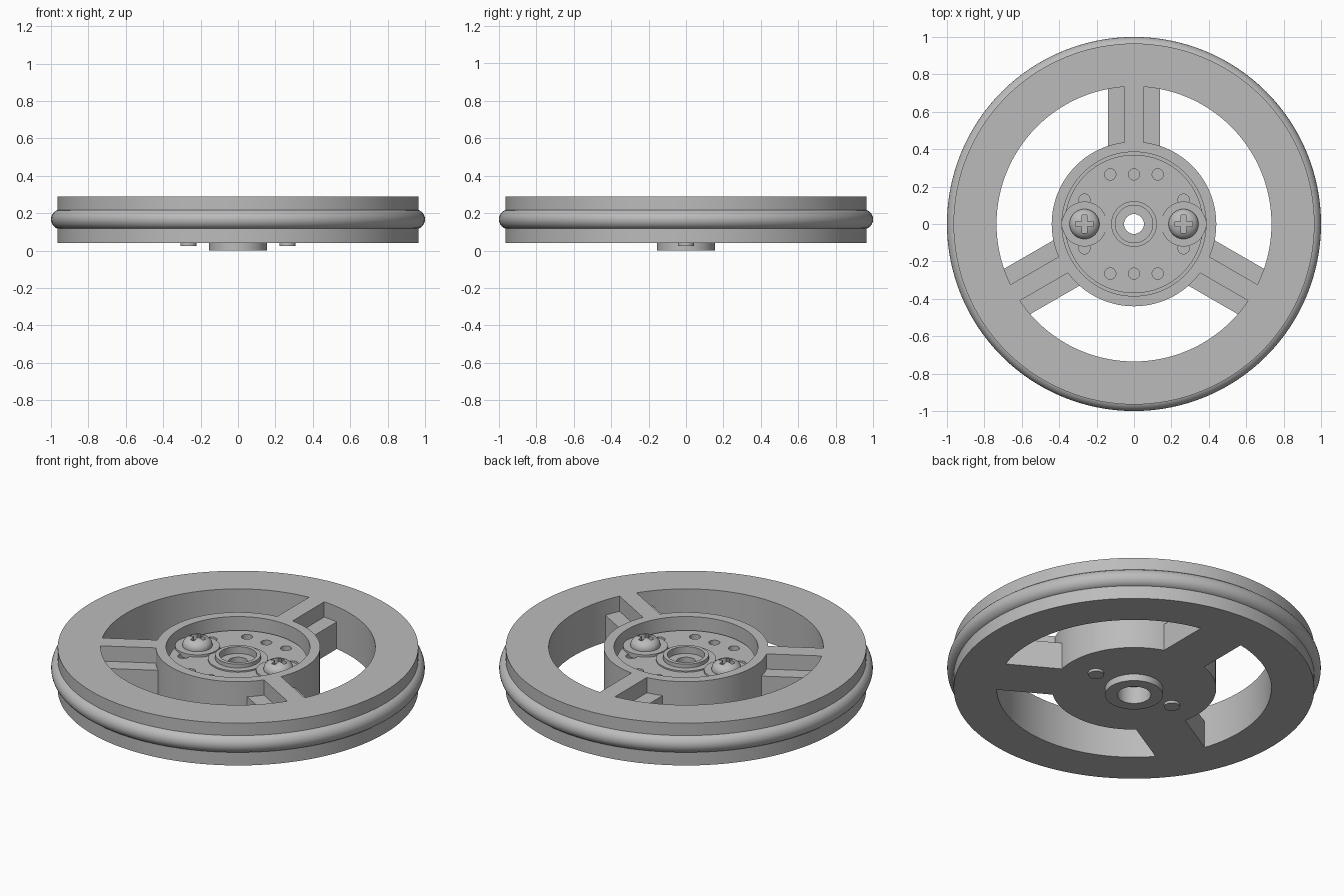
import bpy, bmesh, math
from mathutils import Matrix, Vector

cube = bpy.data.objects.get("Cube")
if cube:
    bpy.data.objects.remove(cube, do_unlink=True)

grey = bpy.data.materials.new("plain grey")
grey.use_nodes = True
grey.diffuse_color = (0.5, 0.5, 0.5, 1)
grey.node_tree.nodes["Principled BSDF"].inputs["Base Color"].default_value = (0.5, 0.5, 0.5, 1)


def finish(name, bm):
    bmesh.ops.recalc_face_normals(bm, faces=bm.faces)
    mesh = bpy.data.meshes.new(name)
    bm.to_mesh(mesh)
    bm.free()
    mesh.materials.append(grey)
    obj = bpy.data.objects.new(name, mesh)
    bpy.context.collection.objects.link(obj)
    return obj


def smooth(obj):
    bpy.ops.object.select_all(action='DESELECT')
    obj.select_set(True)
    bpy.context.view_layer.objects.active = obj
    bpy.ops.object.shade_smooth_by_angle(angle=math.radians(35))


def lathe(name, profile, center=(0, 0), segments=96):
    """Spin a closed (radius, z) outline around the vertical axis."""
    bm = bmesh.new()
    rings = []
    for i in range(segments):
        a = 2 * math.pi * i / segments
        rings.append([bm.verts.new((center[0] + r * math.cos(a),
                                    center[1] + r * math.sin(a), z)) for r, z in profile])
    n = len(profile)
    for i in range(segments):
        a, b = rings[i], rings[(i + 1) % segments]
        for j in range(n):
            k = (j + 1) % n
            bm.faces.new((a[j], b[j], b[k], a[k]))
    bmesh.ops.remove_doubles(bm, verts=bm.verts, dist=1e-5)
    return finish(name, bm)


def add_box(bm, center, size):
    m = Matrix.Translation(center) @ Matrix.Diagonal((*size, 1))
    bmesh.ops.create_cube(bm, size=1, matrix=m)


def cut(target, cutter):
    mod = target.modifiers.new("cut", 'BOOLEAN')
    mod.operation = 'DIFFERENCE'
    mod.solver = 'EXACT'
    mod.use_self = True
    mod.object = cutter
    bpy.context.view_layer.objects.active = target
    bpy.ops.object.modifier_apply(modifier=mod.name)
    bpy.data.objects.remove(cutter, do_unlink=True)


BOTTOM, TOP = 0.04, 0.29
SCREW_X = 0.265

# Outer rim
smooth(lathe("rim", [(0.735, BOTTOM), (0.965, BOTTOM), (0.965, TOP), (0.735, TOP)], segments=128))

# Round tyre seated in the rim
tyre_profile = [(0.947 + 0.053 * math.cos(math.tau * i / 24),
                 0.167 + 0.053 * math.sin(math.tau * i / 24)) for i in range(24)]
smooth(lathe("tyre", tyre_profile, segments=128))

# Hub cup with lower boss and stepped bore
smooth(lathe("hub", [(0.09, 0), (0.155, 0), (0.155, BOTTOM), (0.44, BOTTOM), (0.44, TOP),
                     (0.385, TOP), (0.385, 0.12), (0.053, 0.12), (0.053, 0.1), (0.09, 0.1)]))

# Three spokes: wide low flange with a narrow upright rib
outline = [(-0.14, BOTTOM), (0.14, BOTTOM), (0.14, 0.2), (0.05, 0.2),
           (0.05, TOP), (-0.05, TOP), (-0.05, 0.2), (-0.14, 0.2)]
for i in range(3):
    bm = bmesh.new()
    face = bm.faces.new([bm.verts.new((x, 0.416, z)) for x, z in outline])
    out = bmesh.ops.extrude_face_region(bm, geom=[face])
    moved = [v for v in out["geom"] if isinstance(v, bmesh.types.BMVert)]
    bmesh.ops.translate(bm, verts=moved, vec=Vector((0, 0.322, 0)))
    bm.transform(Matrix.Rotation(math.tau * i / 3, 4, 'Z'))
    finish(f"spoke_{i + 1}", bm)

# Drive disc inside the cup, with raised collar
disc = lathe("drive_disc", [(0.053, 0.12), (0.37, 0.12), (0.37, 0.215), (0.16, 0.215),
                            (0.16, 0.223), (0.122, 0.223), (0.122, 0.245), (0.1, 0.245),
                            (0.1, 0.205), (0.053, 0.205)])
bm = bmesh.new()
holes = [(x, y) for x in (-0.127, 0, 0.127) for y in (-0.265, 0.265)]
holes += [(x, y) for x in (-SCREW_X, SCREW_X) for y in (-0.13, 0.13)]
for x, y in holes:
    bmesh.ops.create_cone(bm, cap_ends=True, segments=24, radius1=0.03, radius2=0.03,
                          depth=0.16, matrix=Matrix.Translation((x, y, 0.22)))
cut(disc, finish("hole_cutter", bm))
smooth(disc)

# Screws with washers, domed cross-slotted heads and tips below the hub
for side, sx in (("left", SCREW_X), ("right", -SCREW_X)):
    smooth(lathe(f"washer_{side}", [(0, 0.2), (0.12, 0.2), (0.12, 0.228), (0, 0.228)], (sx, 0), 48))
    dome = [(0.08 * math.cos(t * math.pi / 16), 0.236 + 0.05 * math.sin(t * math.pi / 16))
            for t in range(8)]
    head = lathe(f"screw_head_{side}", [(0, 0.222), (0.08, 0.222)] + dome + [(0, 0.286)], (sx, 0), 48)
    # Cross slot
    bm = bmesh.new()
    arm, w = 0.047, 0.013
    cross = [(w, w), (w, arm), (-w, arm), (-w, w), (-arm, w), (-arm, -w),
             (-w, -w), (-w, -arm), (w, -arm), (w, -w), (arm, -w), (arm, w)]
    face = bm.faces.new([bm.verts.new((sx + x, y, 0.25)) for x, y in cross])
    out = bmesh.ops.extrude_face_region(bm, geom=[face])
    moved = [v for v in out["geom"] if isinstance(v, bmesh.types.BMVert)]
    bmesh.ops.translate(bm, verts=moved, vec=Vector((0, 0, 0.1)))
    cut(head, finish("slot_cutter", bm))
    smooth(head)
    smooth(lathe(f"screw_tip_{side}", [(0, 0.025), (0.043, 0.025), (0.043, 0.1), (0, 0.1)], (sx, 0), 32))
